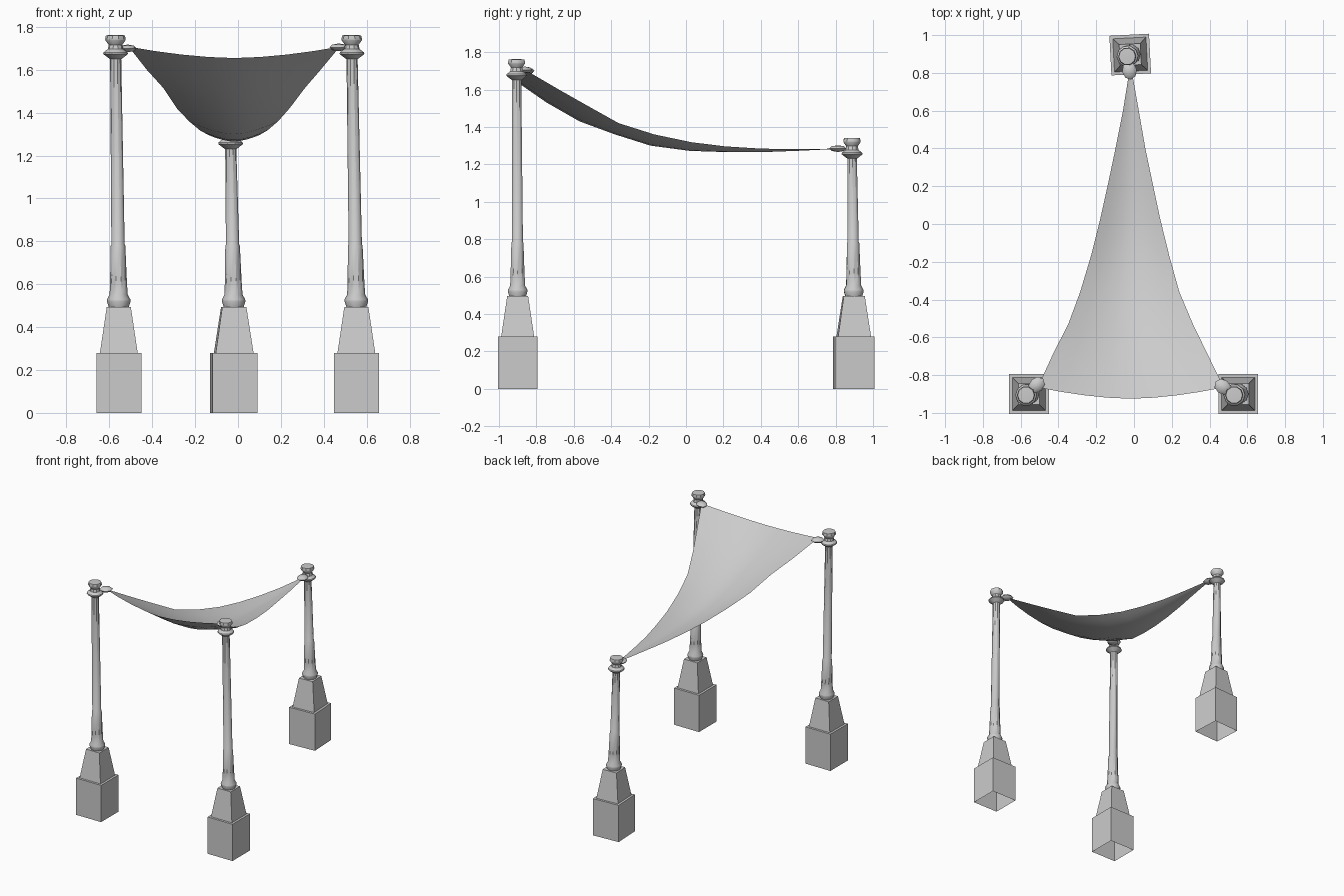
import bpy, bmesh, math
from mathutils import Matrix

if "Cube" in bpy.data.objects:
    bpy.data.objects.remove(bpy.data.objects["Cube"])


def finish(name, bm, smooth_angle=None):
    bmesh.ops.recalc_face_normals(bm, faces=bm.faces)
    me = bpy.data.meshes.new(name)
    bm.to_mesh(me)
    bm.free()
    ob = bpy.data.objects.new(name, me)
    bpy.context.collection.objects.link(ob)
    if smooth_angle:
        bpy.ops.object.select_all(action='DESELECT')
        ob.select_set(True)
        bpy.context.view_layer.objects.active = ob
        bpy.ops.object.shade_smooth_by_angle(angle=math.radians(smooth_angle))
    return ob


def lathe(name, profile, sides, base, top, z0, z1, turn, smooth=None):
    """Rings of (radius, z), centre sliding from base to top between z0 and z1."""
    bm = bmesh.new()
    rings = []
    for r, z in profile:
        t = max(0, (z - z0) / (z1 - z0))
        cx, cy = (b + (e - b) * t for b, e in zip(base, top))
        rings.append([bm.verts.new((cx + r * math.cos(turn + math.tau * i / sides),
                                    cy + r * math.sin(turn + math.tau * i / sides), z))
                      for i in range(sides)])
    for a, b in zip(rings, rings[1:]):
        for i in range(sides):
            j = (i + 1) % sides
            bm.faces.new((a[i], a[j], b[j], b[i]))
    bm.faces.new(rings[-1])
    return finish(name, bm, smooth)


# Half widths of the square footing, open underneath
FOOTING = [(.105, 0), (.105, .28), (.088, .28), (.056, .495)]
# Shaft foot, in absolute heights
FOOT = [(.047, .495), (.055, .52), (.054, .53), (.042, .552), (.039, .62), (.034, .78), (.031, .785)]
# Collar and cap, measured down from the top of the post
HEAD = [(.026, -.112), (.036, -.105), (.058, -.088), (.056, -.08), (.036, -.065), (.032, -.045),
        (.047, -.024), (.048, -.018), (.044, -.001), (.025, 0)]

# name, base xy, top xy, height, footing turn, knot position
POSTS = [
    ("front_left", (-.556, -.9), (-.572, -.906), 1.762, 0, (-.515, -.852, 1.70)),
    ("front_right", (.552, -.9), (.53, -.906), 1.762, 0, (.47, -.862, 1.705)),
    ("back", (-.02, .897), (-.036, .887), 1.342, 3, (-.024, .812, 1.284)),
]
for name, base, top, h, turn, knot in POSTS:
    # Stepped square footing
    lathe(name + "_footing", [(w * math.sqrt(2), z) for w, z in FOOTING], 4,
          base, base, 0, h, math.radians(45 + turn))
    # Turned post
    lathe(name + "_post", FOOT + [(r, h + z) for r, z in HEAD], 10,
          base, top, .5, h, math.radians(turn), 35)
    # Knot tying the sail to the post
    bm = bmesh.new()
    a = math.atan2(top[1] - knot[1], top[0] - knot[0])
    mat = (Matrix.Translation(knot) @ Matrix.Rotation(a, 4, 'Z')
           @ Matrix.Diagonal((.047, .039, .018, 1)))
    bmesh.ops.create_uvsphere(bm, u_segments=8, v_segments=4, radius=1, matrix=mat)
    finish(name + "_knot", bm, 40)

# Sagging sail rows: edge y, middle y, left x, right x, edge z, middle z
ROWS = [
    (-.865, -.925, -.51, .475, 1.708, 1.655),
    (-.68, -.745, -.425, .385, 1.60, 1.53),
    (-.53, -.57, -.348, .312, 1.515, 1.43),
    (-.36, -.38, -.285, .24, 1.42, 1.36),
    (-.17, -.19, -.228, .187, 1.36, 1.30),
    (.03, .02, -.178, .138, 1.318, 1.272),
    (.21, .20, -.138, .10, 1.296, 1.266),
    (.40, .40, -.098, .06, 1.284, 1.265),
    (.59, .59, -.06, .027, 1.281, 1.272),
    (.80, .80, -.026, -.01, 1.284, 1.282),
]
COLS = 8
bm = bmesh.new()
grid = []
for ye, yc, xl, xr, ze, zc in ROWS:
    row = []
    for i in range(COLS + 1):
        u = i / COLS
        s = 1 - abs(2 * u - 1) ** 1.7
        row.append(bm.verts.new((xl + (xr - xl) * u, ye + (yc - ye) * s, ze + (zc - ze) * s)))
    grid.append(row)
for a, b in zip(grid, grid[1:]):
    for i in range(COLS):
        bm.faces.new((a[i], a[i + 1], b[i + 1], b[i]))
finish("shade_sail", bm, 40)
